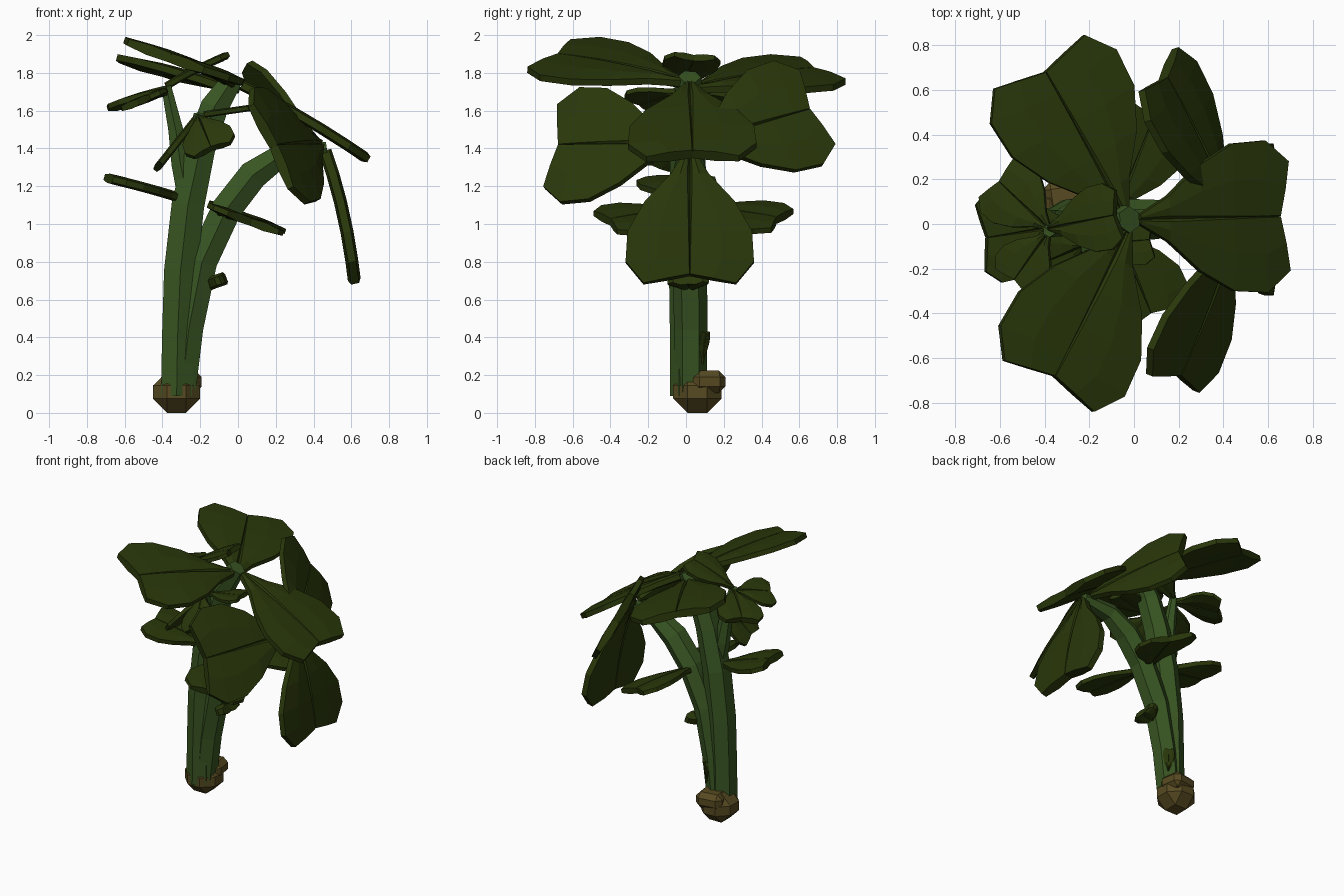
import bpy, bmesh, math
from mathutils import Vector, Matrix

if "Cube" in bpy.data.objects:
    bpy.data.objects.remove(bpy.data.objects["Cube"])


def material(name, rgb):
    m = bpy.data.materials.new(name)
    m.diffuse_color = (*rgb, 1)
    m.use_nodes = True
    m.node_tree.nodes["Principled BSDF"].inputs["Base Color"].default_value = m.diffuse_color
    return m


LEAF = material("dark leaf green", (0.022, 0.038, 0.003))
STEM = material("stem green", (0.040, 0.091, 0.016))
BULB = material("bulb brown", (0.095, 0.068, 0.015))


def make(name, bm, mat):
    bmesh.ops.recalc_face_normals(bm, faces=bm.faces)
    me = bpy.data.meshes.new(name)
    bm.to_mesh(me)
    bm.free()
    me.materials.append(mat)
    ob = bpy.data.objects.new(name, me)
    bpy.context.collection.objects.link(ob)
    return ob


# Heart-ended leaf outline: (edge position, half width, midrib position)
OUTLINE = [(0, .06, 0), (.2, .30, .2), (.42, .70, .42), (.66, .97, .66),
           (.90, 1.0, .86), (1.07, .72, 1.0)]


# Puffy leaf: two padded halves with a groove along the midrib
def leaf(name, base, tip, side, half, thick=0.05, bow=0.02):
    base, tip, side = Vector(base), Vector(tip), Vector(side)
    d = tip - base
    length = d.length
    dn = d.normalized()
    w = (side - dn * side.dot(dn)).normalized()
    n = dn.cross(w)
    if n.z < 0:
        n.negate()
    bm = bmesh.new()
    rings = []
    for ue, we, um in OUTLINE:
        rib = min(0.04 * (1.15 - um), we * 0.3)
        arch = n * (bow * length * 4 * um * (1 - um))
        mid = (ue + um) / 2
        cols = [(-we, ue, .7), (-we / 2, mid, 1.15), (-rib, um, 1.0), (0, um, .5),
                (rib, um, 1.0), (we / 2, mid, 1.15), (we, ue, .7)]
        ring = []
        for sign, seq in ((1, cols), (-1, cols[::-1])):
            for s, u, t in seq:
                ring.append(bm.verts.new(base + d * u + w * (s * half)
                                         + n * (sign * t * thick / 2) + arch))
        rings.append(ring)
    for a, b in zip(rings, rings[1:]):
        for i in range(14):
            j = (i + 1) % 14
            bm.faces.new((a[i], a[j], b[j], b[i]))
    for r in (rings[0], rings[-1]):
        for i in range(6):
            bm.faces.new((r[i], r[i + 1], r[12 - i], r[13 - i]))
    return make(name, bm, LEAF)


# Six-sided tapering stems; each point is x, y, z, radius
def stem(name, pts, sides=6):
    bm = bmesh.new()
    rings = []
    P = [Vector(p[:3]) for p in pts]
    for i, p in enumerate(P):
        t = (P[min(i + 1, len(P) - 1)] - P[max(i - 1, 0)]).normalized()
        a = Vector((0, 1, 0))
        a = (a - t * a.dot(t)).normalized()
        b = t.cross(a)
        r = pts[i][3]
        rings.append([bm.verts.new(p + (a * math.cos(k * math.tau / sides)
                                        + b * math.sin(k * math.tau / sides)) * r)
                      for k in range(sides)])
    for r0, r1 in zip(rings, rings[1:]):
        for k in range(sides):
            j = (k + 1) % sides
            bm.faces.new((r0[k], r0[j], r1[j], r1[k]))
    bm.faces.new(rings[0])
    bm.faces.new(rings[-1])
    return make(name, bm, STEM)


stem("main_stem", [(-.325, .01, .09, .095), (-.32, .01, .4, .095), (-.305, .01, .75, .10),
                   (-.265, .01, 1.1, .10), (-.2, .01, 1.4, .092), (-.125, .01, 1.62, .085),
                   (-.02, .02, 1.78, .06)])
stem("right_stem", [(-.30, .025, .1, .085), (-.26, .025, .45, .088), (-.19, .02, .8, .092),
                    (-.06, .02, 1.08, .092), (.08, .02, 1.26, .09), (.24, .02, 1.37, .07),
                    (.47, .02, 1.40, .04)])
stem("left_stem", [(-.26, 0, 1.1, .06), (-.305, 0, 1.32, .055), (-.33, -.01, 1.5, .045),
                   (-.38, -.03, 1.73, .03)])
stem("front_shoot", [(-.2, .0, 1.36, .05), (-.21, -.07, 1.48, .04), (-.21, -.11, 1.58, .03)])

# Bulb: chunky bevelled block with a side lobe
for name, c, size, rot, cut in (("bulb", (-.325, .06, .11), (.25, .255, .22), 0, .075),
                                ("bulb_lobe", (-.30, .11, .165), (.20, .18, .12), .15, .035)):
    bm = bmesh.new()
    bmesh.ops.create_cube(bm, size=1)
    bm.transform(Matrix.Translation(c) @ Matrix.Rotation(rot, 4, 'Z') @ Matrix.Diagonal((*size, 1)))
    bmesh.ops.bevel(bm, geom=bm.edges[:], offset=cut, segments=1, affect='EDGES')
    make(name, bm, BULB)

# Large crown leaves
leaf("crown_leaf_back", (-.04, .03, 1.71), (-.40, .68, 1.805), (1, 0, -.28), .335)
leaf("crown_leaf_front", (-.03, -.02, 1.75), (-.36, -.68, 1.88), (1, 0, -.37), .335)
leaf("crown_leaf_right", (.02, .02, 1.735), (.645, .035, 1.37), (0, 1, 0), .34)

# Large leaves on the right stem
leaf("side_leaf_back", (.42, .05, 1.42), (.13, .65, 1.60), (.18, .24, -.48), .32)
leaf("side_leaf_front", (.43, -.05, 1.42), (.19, -.67, 1.41), (.23, -.14, -.52), .34)
leaf("hanging_leaf", (.46, .02, 1.39), (.61, .02, .73), (0, 1, 0), .34, .06, .03)

# Middle leaves
leaf("mid_leaf_front", (-.09, -.02, 1.06), (.07, -.40, 1.01), (1, 0, -.36), .215, .04)
leaf("mid_leaf_back", (-.09, .05, 1.07), (.08, .48, 1.02), (1, 0, -.36), .215, .04)
leaf("mid_leaf_left", (-.28, 0, 1.13), (-.66, -.06, 1.235), (0, 1, 0), .21, .045, .01)

# Small cluster on the left stem
leaf("cluster_leaf_back", (-.38, -.02, 1.71), (-.60, .19, 1.63), (.6, .7, .1), .16, .04)
leaf("cluster_leaf_front", (-.38, -.04, 1.70), (-.53, -.25, 1.645), (1, 0, .4), .14, .035)
leaf("cluster_leaf_inner", (-.38, -.02, 1.73), (-.085, .04, 1.88), (0, 1, 0), .15, .035)

# Small leaves on the front shoot
leaf("shoot_leaf_right", (-.21, -.11, 1.57), (-.14, -.29, 1.40), (1, .1, .5), .14, .035)
leaf("shoot_leaf_left", (-.22, -.10, 1.56), (-.41, -.18, 1.32), (0, 1, 0), .14, .035, 0)
leaf("shoot_leaf_inner", (-.18, -.09, 1.58), (.07, -.07, 1.615), (0, 1, 0), .11, .03, 0)

# Tiny leaves low on the stem
leaf("low_leaf", (-.18, .02, .67), (-.075, .01, .71), (0, 1, 0), .11, .06)
leaf("bottom_leaf", (-.24, .08, .26), (-.23, .10, .42), (1, -.8, 0), .04, .025)
